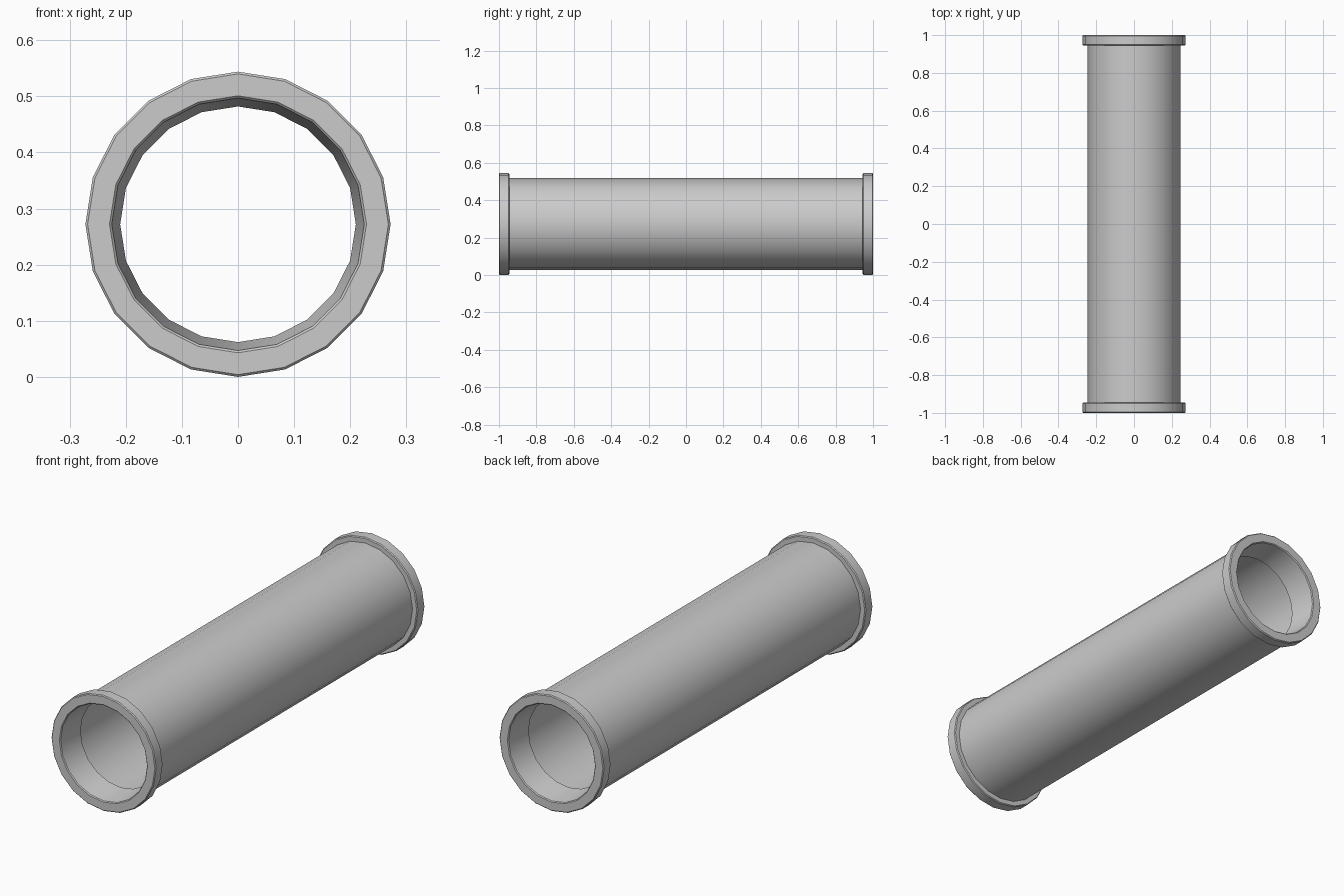
import bpy, bmesh, math

if "Cube" in bpy.data.objects:
    bpy.data.objects.remove(bpy.data.objects["Cube"])

SIDES = 20
AXIS_Z = 0.272


def revolve(name, profile):
    """Spin a (radius, y) profile around the pipe's y axis."""
    bm = bmesh.new()
    rings = []
    for r, y in profile:
        ring = []
        for i in range(SIDES):
            a = 2 * math.pi * i / SIDES
            ring.append(bm.verts.new((r * math.sin(a), y, AXIS_Z + r * math.cos(a))))
        rings.append(ring)
    for a, b in zip(rings, rings[1:]):
        for i in range(SIDES):
            j = (i + 1) % SIDES
            bm.faces.new((a[i], a[j], b[j], b[i]))
    mesh = bpy.data.meshes.new(name)
    bm.to_mesh(mesh)
    bm.free()
    obj = bpy.data.objects.new(name, mesh)
    bpy.context.collection.objects.link(obj)
    bpy.context.view_layer.objects.active = obj
    obj.select_set(True)
    bpy.ops.object.shade_smooth_by_angle(angle=math.radians(30))
    obj.select_set(False)
    return obj


# Tapered inner lip, chamfered collar, then the pipe wall
front_end = [(0.21, -0.87), (0.225, -0.996), (0.229, -1.0), (0.268, -1.0),
             (0.272, -0.996), (0.272, -0.949), (0.268, -0.945), (0.246, -0.945)]
back_end = [(r, -y) for r, y in reversed(front_end)]

# Hollow pipe with a collar at each end
revolve("pipe", front_end + back_end)
